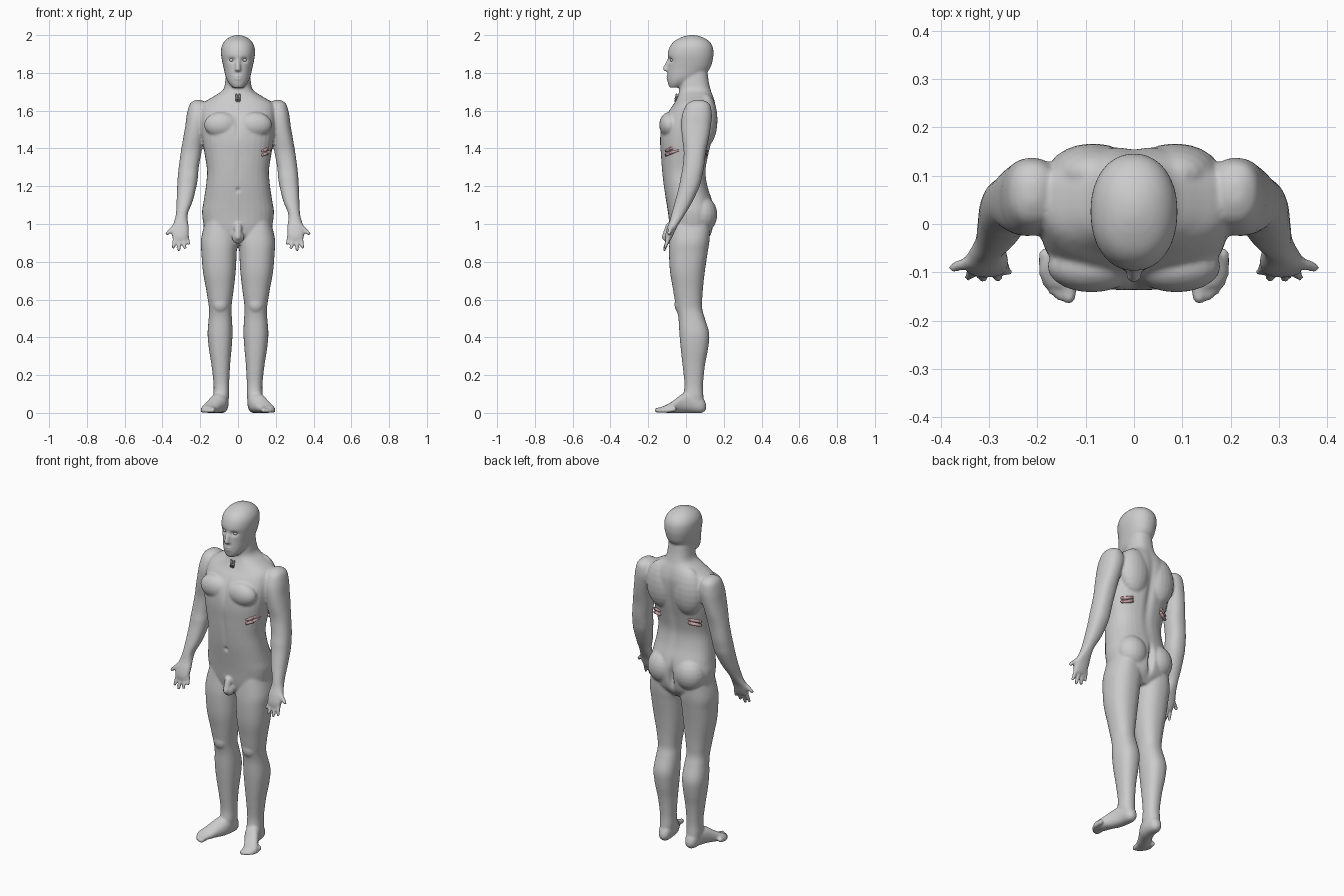
import bpy, bmesh, math
from mathutils import Vector, Matrix


def superellipse(n, e):
    for i in range(n):
        a = 2 * math.pi * i / n
        c, s = math.cos(a), math.sin(a)
        yield (math.copysign(abs(c) ** (2 / e), c), math.copysign(abs(s) ** (2 / e), s))


def spline(rows, steps=4):
    """Catmull-Rom interpolation of section rows."""
    out = []
    for i in range(len(rows) - 1):
        p0, p1, p2, p3 = (rows[max(i - 1, 0)], rows[i], rows[i + 1], rows[min(i + 2, len(rows) - 1)])
        for k in range(steps):
            t = k / steps
            out.append([0.5 * (2 * b + (c - a) * t + (2 * a - 5 * b + 4 * c - d) * t * t
                               + (3 * b - a - 3 * c + d) * t ** 3)
                        for a, b, c, d in zip(p0, p1, p2, p3)])
    return out + [list(rows[-1])]


def loft(bm, rows, side=1, axis='z', e=2.3, n=32):
    """Closed skin over sections (t, x0, x1, v0, v1); v is y (axis z) or z (axis y)."""
    rings = []
    for t, x0, x1, v0, v1 in spline(rows):
        ring = []
        for c, s in superellipse(n, e):
            x = side * ((x0 + x1) / 2 + c * (x1 - x0) / 2)
            v = (v0 + v1) / 2 + s * (v1 - v0) / 2
            ring.append(bm.verts.new((x, v, t) if axis == 'z' else (x, t, v)))
        rings.append(ring)
    faces = [bm.faces.new(rings[0]), bm.faces.new(rings[-1])]
    for a, b in zip(rings, rings[1:]):
        for i in range(n):
            j = (i + 1) % n
            faces.append(bm.faces.new((a[i], a[j], b[j], b[i])))
    bmesh.ops.recalc_face_normals(bm, faces=faces)


def ball(bm, c, r):
    bmesh.ops.create_uvsphere(bm, u_segments=20, v_segments=12, radius=1,
                              matrix=Matrix.Translation(c) @ Matrix.Diagonal((*r, 1)))


def limb(bm, a, b, ra, rb):
    """Tapered round-ended rod."""
    a, b = Vector(a), Vector(b)
    rot = (b - a).to_track_quat('Z', 'Y').to_matrix().to_4x4()
    bmesh.ops.create_cone(bm, cap_ends=True, segments=14, radius1=ra, radius2=rb,
                          depth=(b - a).length, matrix=Matrix.Translation((a + b) / 2) @ rot)
    ball(bm, a, (ra,) * 3)
    ball(bm, b, (rb,) * 3)


def finish(bm, name, color=None):
    me = bpy.data.meshes.new(name)
    bm.to_mesh(me)
    bm.free()
    ob = bpy.data.objects.new(name, me)
    bpy.context.collection.objects.link(ob)
    me.polygons.foreach_set("use_smooth", [True] * len(me.polygons))
    if color:
        mat = bpy.data.materials.new(name)
        mat.diffuse_color = (*color, 1)
        me.materials.append(mat)
    return ob


bm = bmesh.new()

# torso and neck: z, half width, front y, back y
torso = [(.89, .08, -.05, .09), (.95, .165, -.08, .135), (1.05, .19, -.094, .15),
         (1.12, .182, -.105, .14), (1.2, .17, -.118, .115), (1.28, .164, -.127, .105),
         (1.36, .175, -.133, .118), (1.45, .19, -.138, .14), (1.53, .197, -.128, .155),
         (1.6, .198, -.09, .16), (1.64, .185, -.062, .155), (1.675, .13, -.045, .145),
         (1.71, .08, -.035, .132), (1.76, .067, -.032, .12), (1.84, .06, -.02, .11)]
loft(bm, [(z, -w, w, f, b) for z, w, f, b in torso], e=2.4)

# head
head = [(1.722, .028, -.088, -.03), (1.745, .048, -.096, .02), (1.775, .064, -.099, .08),
        (1.82, .075, -.097, .125), (1.86, .084, -.095, .14), (1.9, .09, -.097, .146),
        (1.94, .087, -.085, .141), (1.97, .07, -.06, .12), (1.99, .043, -.02, .085),
        (2.0, .012, .015, .05)]
loft(bm, [(z, -w, w, f, b) for z, w, f, b in head], e=2.15)
limb(bm, (0, -.092, 1.868), (0, -.11, 1.823), .009, .013)
ball(bm, (0, -.108, 1.818), (.017, .014, .01))
ball(bm, (0, -.094, 1.775), (.025, .012, .012))

# groin
limb(bm, (0, -.088, .985), (0, -.112, .93), .022, .017)
ball(bm, (0, -.09, .93), (.033, .028, .035))

leg = [(1.03, .03, .17, -.07, .13), (.92, .004, .196, -.086, .125), (.85, .007, .194, -.09, .115),
       (.75, .012, .186, -.085, .1), (.66, .022, .17, -.07, .09), (.6, .03, .16, -.06, .086),
       (.55, .035, .153, -.05, .086), (.5, .032, .155, -.04, .1), (.42, .029, .161, -.035, .123),
       (.34, .034, .154, -.028, .117), (.25, .042, .14, -.018, .1), (.15, .047, .129, -.008, .09),
       (.09, .047, .13, -.015, .092), (.04, .055, .125, -.015, .095)]
foot = [(.107, .075, .1, .02, .045), (.085, .055, .12, 0, .085), (.03, .05, .133, 0, .11),
        (-.02, .06, .152, 0, .1), (-.06, .085, .175, 0, .07), (-.1, .107, .196, 0, .044),
        (-.13, .12, .18, .004, .032)]
arm = [(1.657, .195, .225, .045, .085), (1.635, .165, .255, .005, .125), (1.58, .15, .271, -.02, .137),
       (1.52, .165, .279, -.025, .132), (1.45, .182, .291, -.02, .12), (1.38, .193, .303, -.012, .105),
       (1.3, .208, .314, -.018, .095), (1.25, .212, .319, -.028, .085), (1.2, .22, .322, -.037, .072),
       (1.12, .24, .325, -.058, .035), (1.06, .264, .328, -.075, .0), (1.02, .266, .336, -.085, -.025),
       (.98, .26, .35, -.1, -.05), (.94, .262, .35, -.11, -.068), (.915, .268, .343, -.11, -.08)]
toes = [(.135, -.152, .014), (.154, -.149, .011), (.169, -.138, .01), (.181, -.122, .01), (.189, -.104, .009)]
fingers = [((.27, -.085, .935), (.26, -.1, .895), .01), ((.288, -.092, .925), (.281, -.113, .873), .011),
           ((.311, -.094, .922), (.313, -.114, .864), .011), ((.333, -.092, .928), (.343, -.11, .877), .011),
           ((.33, -.075, .99), (.374, -.09, .95), .013)]

for s in (1, -1):
    loft(bm, leg, s)
    loft(bm, foot, s, axis='y')
    loft(bm, arm, s)
    for x, y, r in toes:
        limb(bm, (s * (x - .006), y + .04, .02), (s * x, y, r), .015, r)
    for a, b, r in fingers:
        limb(bm, (s * a[0], a[1], a[2]), (s * b[0], b[1], b[2]), r * 1.1, r * .8)
    # chest, shoulder blade and buttock muscles, kneecap
    ball(bm, (s * .088, -.088, 1.525), (.092, .054, .068))
    ball(bm, (s * .085, .105, 1.55), (.095, .062, .14))
    ball(bm, (s * .088, .082, 1.05), (.092, .084, .1))
    ball(bm, (s * .094, -.035, .575), (.04, .026, .045))

# fuse everything into one skin
raw = finish(bm, "body_parts")
mod = raw.modifiers.new("fuse", 'REMESH')
mod.mode = 'VOXEL'
mod.voxel_size = .0065
mod = raw.modifiers.new("soften", 'SMOOTH')
mod.factor = .5
mod.iterations = 5
skin = bpy.data.meshes.new_from_object(raw.evaluated_get(bpy.context.evaluated_depsgraph_get()))
bpy.data.objects.remove(raw)

# sculpted hollows: centre, radii, push in y
dents = [((.034, -.1, 1.868), (.019, .05, .012), .014), ((-.034, -.1, 1.868), (.019, .05, .012), .014),
         ((0, -.1, 1.775), (.025, .03, .005), .005), ((0, -.14, 1.53), (.015, .07, .06), .009),
         ((0, -.125, 1.18), (.01, .05, .012), .01), ((0, -.13, 1.3), (.012, .06, .1), .004),
         ((0, .16, 1.42), (.022, .08, .2), -.012), ((0, .16, 1.02), (.014, .07, .07), -.03)]
for v in skin.vertices:
    for c, r, push in dents:
        q = sum(((v.co[i] - c[i]) / r[i]) ** 2 for i in range(3))
        if q < 9:
            v.co.y += push * math.exp(-q)
bm = bmesh.new()
bm.from_mesh(skin)
finish(bm, "body")

# eyes
bm = bmesh.new()
for s in (1, -1):
    ball(bm, (s * .034, -.072, 1.868), (.012, .012, .01))
finish(bm, "eyes")

# throat cartilage
bm = bmesh.new()
for s in (1, -1):
    limb(bm, (s * .009, -.05, 1.685), (s * .006, -.055, 1.65), .005, .006)
limb(bm, (-.008, -.054, 1.665), (.008, -.054, 1.665), .006, .006)
finish(bm, "throat_cartilage", (.25, .25, .25))

# rib muscle strips showing through the flank and back
bm = bmesh.new()
for dz in (0, .022):
    limb(bm, (.13, -.105, 1.365 + dz), (.155, -.085, 1.375 + dz), .007, .009)
    limb(bm, (.155, -.085, 1.375 + dz), (.173, -.04, 1.39 + dz), .009, .006)
    for s in (1, -1):
        limb(bm, (s * .1, .107, 1.36 + dz), (s * .15, .08, 1.35 + dz), .009, .009)
finish(bm, "rib_muscle", (.62, .4, .41))
